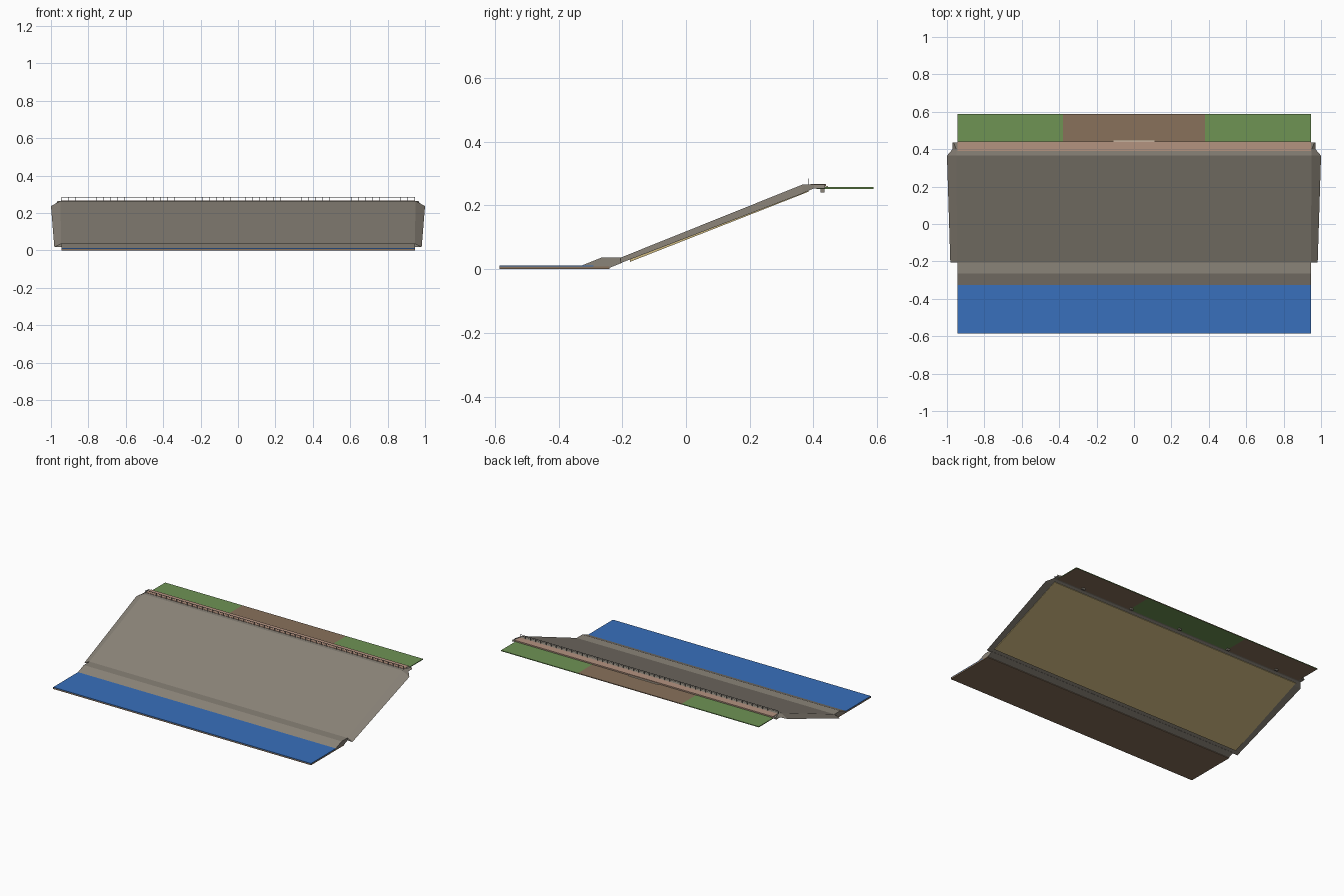
import bpy
import bmesh

default = bpy.data.objects.get("Cube")
if default:
    bpy.data.objects.remove(default)


def material(name, r, g, b):
    """Flat material from 8-bit sRGB values, stored as linear."""
    colour = [((c / 255 + 0.055) / 1.055) ** 2.4 for c in (r, g, b)] + [1]
    m = bpy.data.materials.new(name)
    m.use_nodes = True
    m.diffuse_color = colour
    m.node_tree.nodes["Principled BSDF"].inputs["Base Color"].default_value = colour
    return m


STONE = material("grey stone", 138, 131, 120)
WATER = material("water blue", 56, 112, 188)
GRASS = material("grass green", 110, 147, 84)
EARTH = material("earth brown", 136, 113, 91)
PAVING = material("pink paving", 180, 147, 128)
SAND = material("sand", 205, 184, 128)
STEEL = material("dark steel", 88, 88, 90)
PALE = material("pale step", 215, 205, 185)


def finish(name, bm, *mats):
    bmesh.ops.recalc_face_normals(bm, faces=bm.faces)
    mesh = bpy.data.meshes.new(name)
    bm.to_mesh(mesh)
    bm.free()
    for m in mats:
        mesh.materials.append(m)
    obj = bpy.data.objects.new(name, mesh)
    bpy.context.collection.objects.link(obj)
    return obj


def loft(name, stations, mat):
    """Loft along y; station = (y, top z, top half width, bottom z, bottom half width)."""
    bm = bmesh.new()
    rings = []
    for y, zt, wt, zb, wb in stations:
        corners = ((-wt, zt), (wt, zt), (wb, zb), (-wb, zb))
        rings.append([bm.verts.new((x, y, z)) for x, z in corners])
    for a, b in zip(rings, rings[1:]):
        for i in range(4):
            j = (i + 1) % 4
            bm.faces.new((a[i], a[j], b[j], b[i]))
    bm.faces.new(rings[0])
    bm.faces.new(rings[-1])
    return finish(name, bm, mat)


def add_box(bm, x0, x1, y0, y1, z0, z1):
    made = bmesh.ops.create_cube(bm, size=1)["verts"]
    for v in made:
        v.co = (x1 if v.co.x > 0 else x0, y1 if v.co.y > 0 else y0, z1 if v.co.z > 0 else z0)
    return made


def box(name, bounds, mat):
    bm = bmesh.new()
    add_box(bm, *bounds)
    return finish(name, bm, mat)


W = 0.945  # half width of the straight parts

# Water over the seabed
box("seabed", (-W, W, -0.585, -0.24, 0, 0.008), EARTH)
box("water", (-W, W, -0.585, -0.29, 0.008, 0.012), WATER)

# Toe berm at the foot of the slope
loft("toe_berm", [(-0.325, 0.012, W, 0.008, W), (-0.265, 0.036, W, 0.008, W),
                  (-0.24, 0.036, W, 0.004, W), (-0.2, 0.036, W, 0.02, W)], STONE)

# Revetment slab with flared flanks and a flat crest
loft("revetment_slab", [(-0.205, 0.036, W, 0.019, 0.982), (0.365, 0.265, 0.95, 0.237, 1),
                        (0.4, 0.265, 0.95, 0.253, 0.97), (0.437, 0.265, 0.965, 0.253, 0.97)], STONE)

# Sand bedding under the slope
loft("sand_bedding", [(-0.175, 0.034, W, 0.023, W), (0.385, 0.25, W, 0.243, W)], SAND)

# Promenade paving on the crest
box("promenade", (-W, W, 0.39, 0.44, 0.26, 0.267), PAVING)

# Land behind: grass and earth swap on the centre panel and the underside
bm = bmesh.new()
SPLIT = 0.38
for x0, x1 in ((-W, -SPLIT), (-SPLIT, SPLIT), (SPLIT, W)):
    add_box(bm, x0, x1, 0.41, 0.588, 0.252, 0.257)
bm.normal_update()
for f in bm.faces:
    centre = abs(f.calc_center_median().x) < SPLIT - 0.01
    f.material_index = int(centre != (f.normal.z < -0.5))
finish("land", bm, GRASS, EARTH)
box("landing_step", (-0.11, 0.11, 0.437, 0.446, 0.253, 0.261), PALE)

# Supports under the promenade
bm = bmesh.new()
for i in range(-2, 3):
    x = i * 0.378
    add_box(bm, x - 0.01, x + 0.01, 0.422, 0.434, 0.241, 0.256)
finish("promenade_supports", bm, STONE)

# Railing along the crest
bm = bmesh.new()
POSTS = 50
for i in range(POSTS + 1):
    x = -W + 2 * W * i / POSTS
    add_box(bm, x - 0.001, x + 0.001, 0.384, 0.386, 0.264, 0.284)
add_box(bm, -W, W, 0.384, 0.386, 0.283, 0.285)
finish("railing", bm, STEEL)
